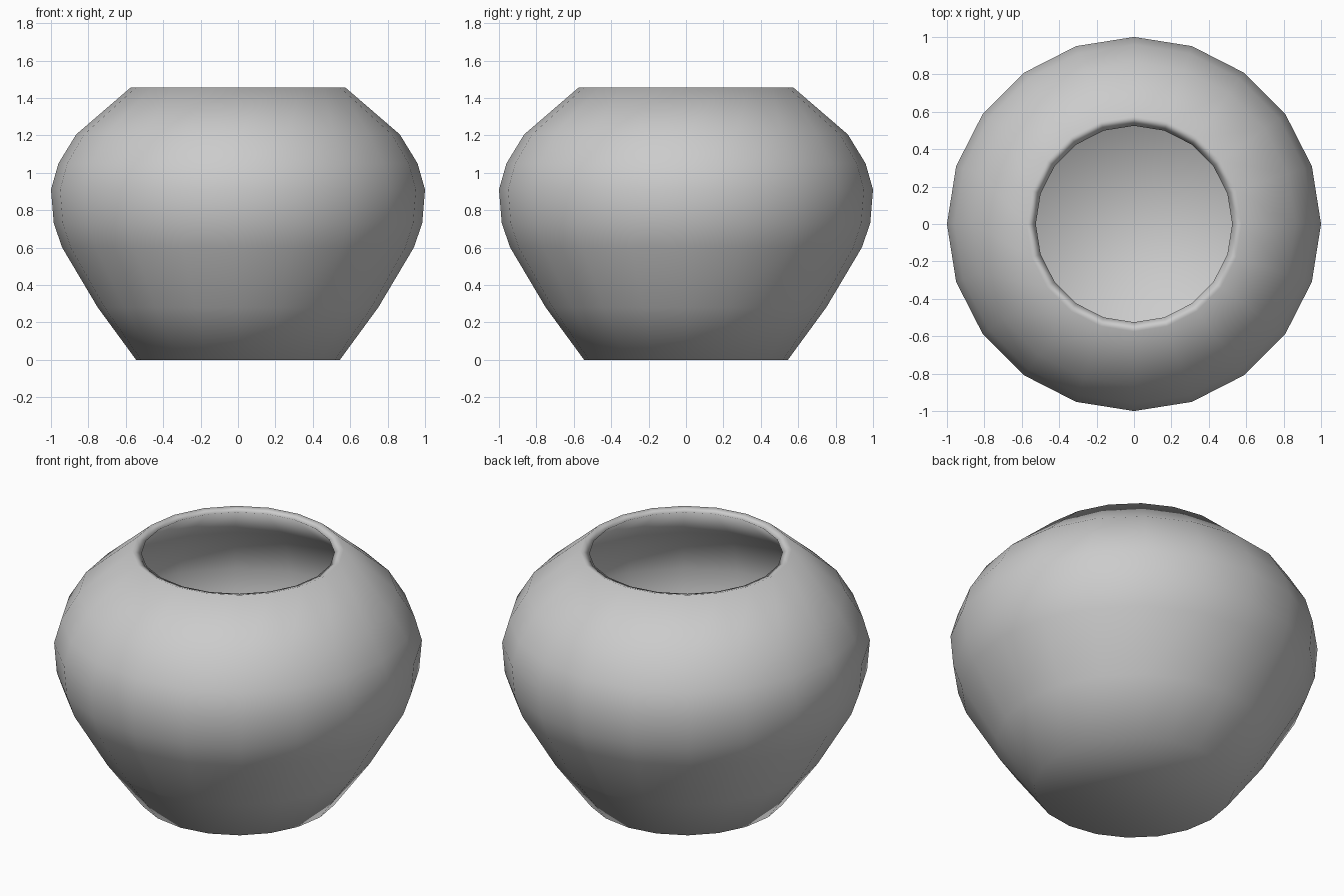
import bpy, bmesh
from math import cos, sin, pi

if "Cube" in bpy.data.objects:
    bpy.data.objects.remove(bpy.data.objects["Cube"])

SIDES = 20

# Radius and height: outer wall from foot to rim, then inner wall down to the floor
outer = [(0.545, 0), (0.75, 0.28), (0.94, 0.60), (0.985, 0.73), (1.0, 0.91),
         (0.96, 1.05), (0.865, 1.205), (0.575, 1.455)]
inner = [(0.525, 1.44), (0.835, 1.175), (0.922, 1.03), (0.96, 0.90),
         (0.945, 0.74), (0.903, 0.62), (0.715, 0.305), (0.525, 0.04)]

# Lathe the closed pot shell
bm = bmesh.new()
rings = [[bm.verts.new((r * cos(2 * pi * i / SIDES), r * sin(2 * pi * i / SIDES), z))
          for i in range(SIDES)] for r, z in outer + inner]
for a, b in zip(rings, rings[1:]):
    for i in range(SIDES):
        j = (i + 1) % SIDES
        bm.faces.new((a[i], a[j], b[j], b[i]))

# Underside and inside floor
bm.faces.new(rings[0][::-1])
bm.faces.new(rings[-1])
bmesh.ops.recalc_face_normals(bm, faces=bm.faces)
for f in bm.faces:
    f.smooth = True

mesh = bpy.data.meshes.new("pot")
bm.to_mesh(mesh)
bm.free()
bpy.context.collection.objects.link(bpy.data.objects.new("pot", mesh))
